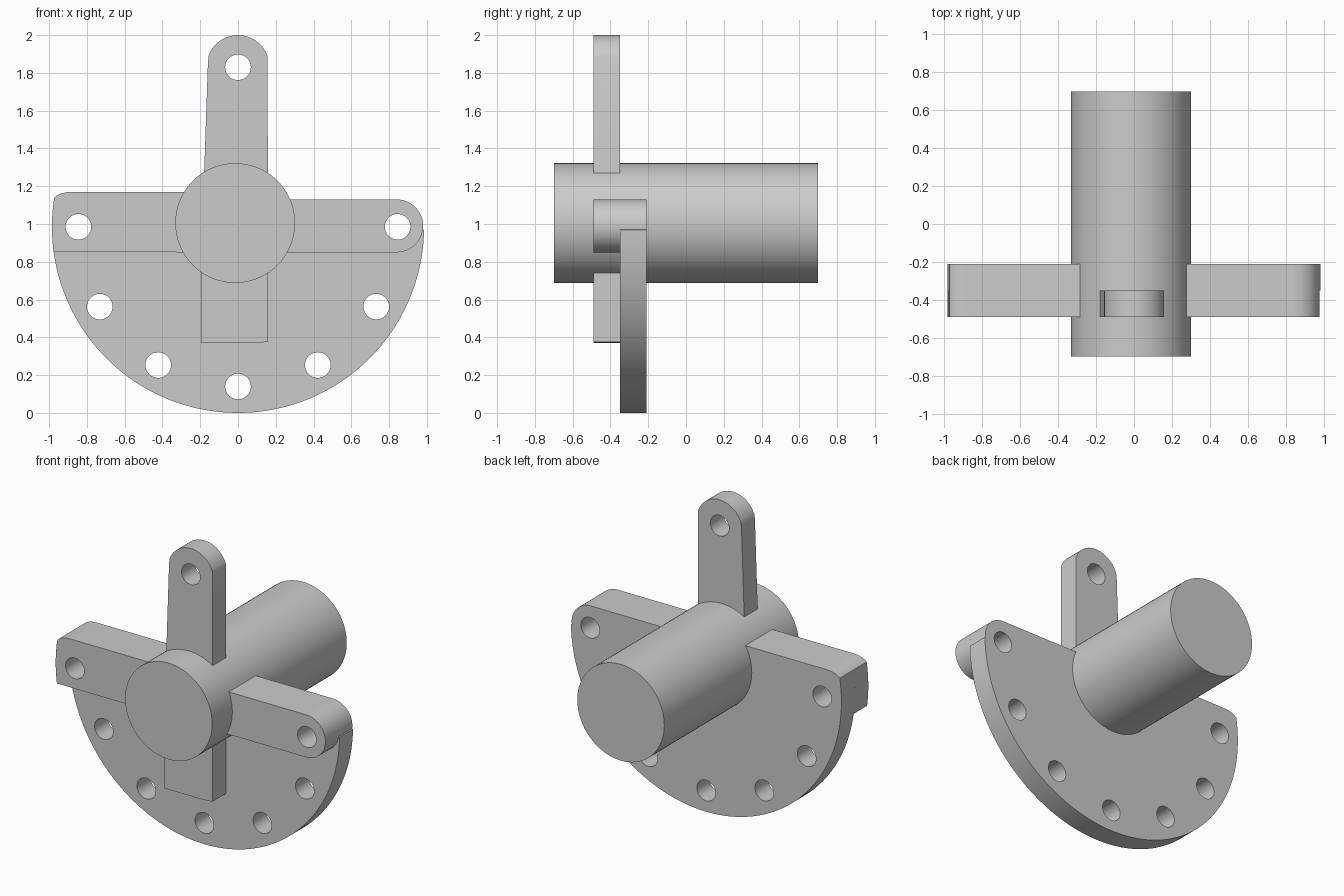
import bpy, bmesh
from math import sin, cos, radians, pi

cube = bpy.data.objects.get("Cube")
if cube:
    bpy.data.objects.remove(cube, do_unlink=True)

GREY = (0.6, 0.6, 0.6, 1)
mat = bpy.data.materials.new("light grey")
mat.use_nodes = True
mat.diffuse_color = GREY
mat.node_tree.nodes["Principled BSDF"].inputs["Base Color"].default_value = GREY

HUB_Z = 0.985        # centre of the disc and the hole circle
HOLE_RING = 0.845
DISC_R = 0.985
FRONT, MID, BACK = -0.49, -0.35, -0.21


def arc(cx, cz, r, a0, a1, n):
    """Points in the xz plane, angles in degrees."""
    angles = [radians(a0 + (a1 - a0) * i / n) for i in range(n + 1)]
    return [(cx + r * cos(a), cz + r * sin(a)) for a in angles]


def prism(name, outline, y0, y1):
    """Extrude an xz outline from y0 to y1."""
    bm = bmesh.new()
    face = bm.faces.new([bm.verts.new((x, y0, z)) for x, z in outline])
    out = bmesh.ops.extrude_face_region(bm, geom=[face])
    verts = [g for g in out["geom"] if isinstance(g, bmesh.types.BMVert)]
    bmesh.ops.translate(bm, verts=verts, vec=(0, y1 - y0, 0))
    bmesh.ops.recalc_face_normals(bm, faces=bm.faces)
    mesh = bpy.data.meshes.new(name)
    bm.to_mesh(mesh)
    bm.free()
    obj = bpy.data.objects.new(name, mesh)
    bpy.context.collection.objects.link(obj)
    mesh.materials.append(mat)
    return obj


def finish(obj, hole_angles=()):
    """Drill holes on the ring, then smooth the curved sides."""
    bpy.ops.object.select_all(action='DESELECT')
    obj.select_set(True)
    bpy.context.view_layer.objects.active = obj
    for a in hole_angles:
        x, z = HOLE_RING * cos(radians(a)), HUB_Z + HOLE_RING * sin(radians(a))
        drill = prism("drill", arc(x, z, 0.068, 0, 348.75, 31), -0.8, 0.1)
        mod = obj.modifiers.new("hole", 'BOOLEAN')
        mod.operation, mod.solver, mod.object = 'DIFFERENCE', 'EXACT', drill
        bpy.ops.object.modifier_apply(modifier=mod.name)
        bpy.data.objects.remove(drill, do_unlink=True)
    bpy.ops.object.shade_smooth_by_angle(angle=radians(25))


# Shared end shapes of the plate and the side arms
round_end = arc(0.84, 0.99, 0.14, -8, 90, 20)
square_top = [(-0.87, 1.17), (-0.91, 1.168), (-0.94, 1.16), (-0.96, 1.15)]

# Main shaft
finish(prism("shaft", arc(-0.015, 1.005, 0.317, 0, 355, 71), -0.7, 0.7))

# Half-round plate with its ring of holes
plate = (arc(0, HUB_Z, DISC_R, -189, -1, 96) + round_end
         + [(0, 1.13), (0, 1.17)] + square_top)
finish(prism("half_round_plate", plate, MID, BACK), range(-180, 1, 30))

# Side arms in front of the plate
left_arm = arc(0.84, 0.99, 0.14, -90, 90, 36) + [(0, 1.13), (0, 0.85)]
finish(prism("left_arm", left_arm, FRONT, MID), [0])

right_arm = ([(0, 0.85), (0, 1.17)] + square_top
             + arc(0, HUB_Z, DISC_R, 171, 187.8, 10))
finish(prism("right_arm", right_arm, FRONT, MID), [180])

# Upper arm with a rounded tip
upper_arm = ([(-0.185, 1.1), (0.158, 1.1)]
             + arc(0, 1.835, 0.165, 18, 160, 30) + [(-0.159, 1.86)])
finish(prism("upper_arm", upper_arm, FRONT, MID), [90])

# Short lower arm with a plain end
lower_arm = [(-0.195, 0.37), (0.09, 0.37), (0.158, 0.376),
             (0.158, 0.9), (-0.195, 0.9)]
finish(prism("lower_arm", lower_arm, FRONT, MID))
